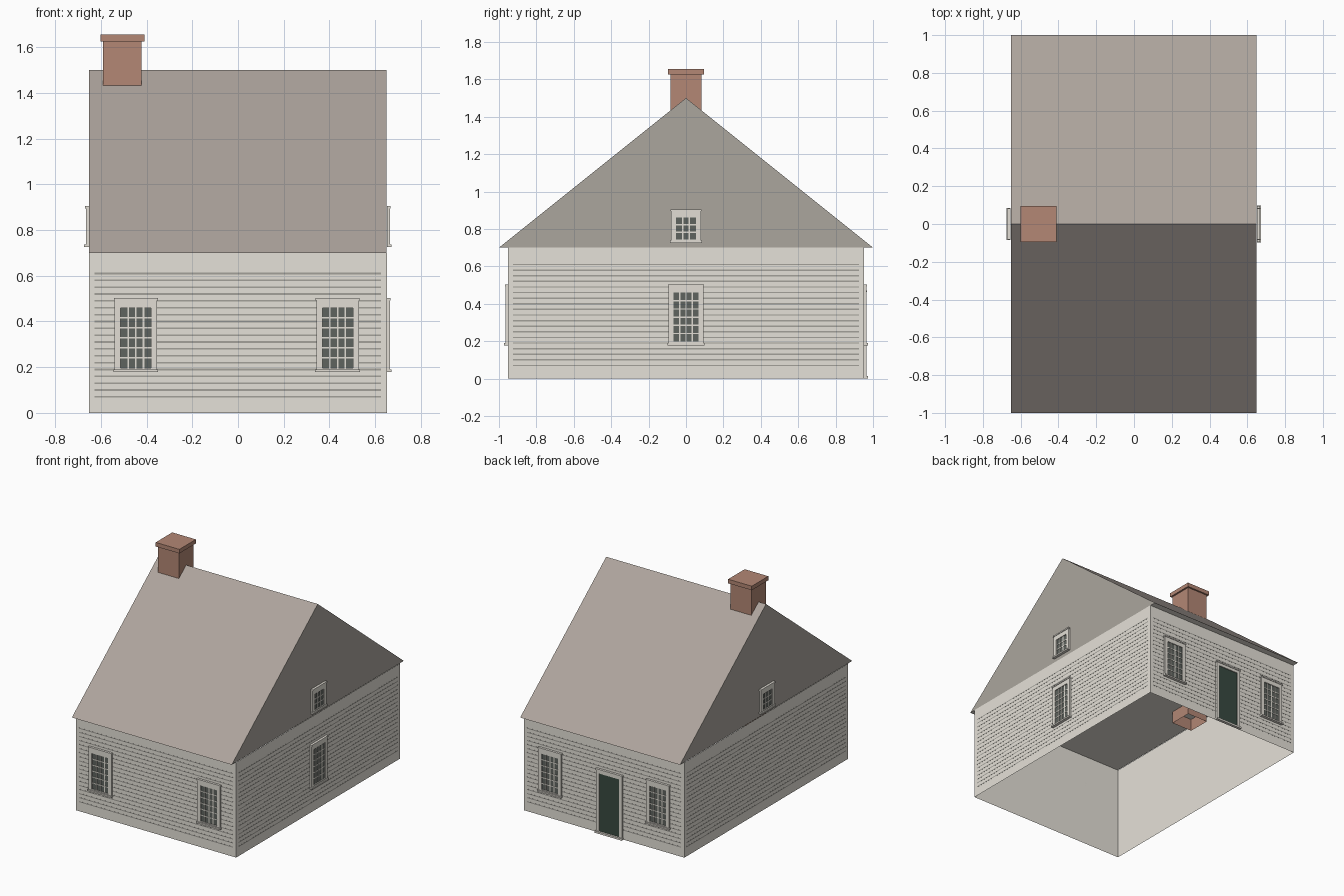
import bpy, bmesh
from math import radians
from mathutils import Matrix, Vector

cube = bpy.data.objects.get("Cube")
if cube:
    bpy.data.objects.remove(cube, do_unlink=True)


def material(name, rgb):
    col = [((c / 255 + 0.055) / 1.055) ** 2.4 for c in rgb] + [1]
    m = bpy.data.materials.new(name)
    m.use_nodes = True
    m.diffuse_color = col
    m.node_tree.nodes["Principled BSDF"].inputs["Base Color"].default_value = col
    return m


WALL = material("wall_paint", (229, 225, 216))
TRIM = material("trim_paint", (226, 222, 213))
ROOF = material("roof_shingle", (174, 164, 157))
GABLE = material("gable_boards", (171, 166, 158))
BRICK = material("brick", (179, 135, 117))
GLASS = material("dark_glass", (94, 99, 94))
SIDING = material("siding_shadow", (163, 161, 154))
DOOR = material("door_green", (56, 74, 64))

CX, HX, HY = -0.001, 0.652, 0.952      # wall centre and half sizes
ROOF_HX, EAVE, RIDGE, OVERHANG = 0.65, 0.70, 1.50, 1.0


def finish(name, bm, mats, matrix=Matrix()):
    me = bpy.data.meshes.new(name)
    bm.to_mesh(me)
    bm.free()
    for mat in mats:
        me.materials.append(mat)
    ob = bpy.data.objects.new(name, me)
    ob.matrix_world = matrix
    bpy.context.collection.objects.link(ob)


def add_box(bm, x, y, z):
    """Add a box given (min, max) pairs."""
    size = Vector((x[1] - x[0], y[1] - y[0], z[1] - z[0]))
    mid = Vector((x[0] + x[1], y[0] + y[1], z[0] + z[1])) / 2
    bmesh.ops.create_cube(bm, size=1, matrix=Matrix.Translation(mid) @ Matrix.Diagonal(size.to_4d()))


def boxes(name, mat, items, matrix=Matrix()):
    bm = bmesh.new()
    for item in items:
        add_box(bm, *item)
    finish(name, bm, [mat], matrix)


def shell(name, mat, x, y, z, is_open):
    """A box without the faces whose normal passes the test."""
    bm = bmesh.new()
    add_box(bm, x, y, z)
    bm.normal_update()
    bmesh.ops.delete(bm, geom=[f for f in bm.faces if is_open(f.normal)], context='FACES_ONLY')
    finish(name, bm, [mat])


def side(angle, dist):
    """Local frame of a wall: x along it, -y outward."""
    return (Matrix.Translation((CX, 0, 0)) @ Matrix.Rotation(radians(angle), 4, 'Z')
            @ Matrix.Translation((0, -dist, 0)))


FRONT, LEFT = side(0, HY), side(90, HX)
BACK, RIGHT = side(180, HY), side(270, HX)

# Walls: open above and below
shell("walls", WALL, (CX - HX, CX + HX), (-HY, HY), (0, EAVE), lambda n: abs(n.z) > 0.5)

# Siding lines on every wall
for name, frame, half in (("front", FRONT, HX), ("left", LEFT, HY),
                          ("back", BACK, HX), ("right", RIGHT, HY)):
    w = half - 0.026
    rows = [0.07 + 0.03 * i for i in range(19)]
    boxes(name + "_siding_lines", SIDING,
          [((-w, w), (-0.001, -0.0003), (z - 0.0035, z + 0.0035)) for z in rows], frame)

# Gable roof: solid prism with boarded ends and a painted ceiling
bm = bmesh.new()
profile = [(-OVERHANG, EAVE), (OVERHANG, EAVE), (0, RIDGE)]
face = bm.faces.new([bm.verts.new((CX - ROOF_HX, y, z)) for y, z in profile])
ext = bmesh.ops.extrude_face_region(bm, geom=[face], use_keep_orig=True)
bmesh.ops.translate(bm, vec=(2 * ROOF_HX, 0, 0),
                    verts=[v for v in ext["geom"] if isinstance(v, bmesh.types.BMVert)])
bmesh.ops.recalc_face_normals(bm, faces=bm.faces)
bm.normal_update()
for f in bm.faces:
    if abs(f.normal.x) > 0.5:
        f.material_index = 1
    elif f.normal.z < -0.5:
        f.material_index = 2
finish("roof", bm, [ROOF, GABLE, WALL])

# Chimney: shaft open at the foot, with a cap
CHX = -0.506
shell("chimney_shaft", BRICK, (CHX - 0.084, CHX + 0.084), (-0.084, 0.084), (0.61, 1.63),
      lambda n: n.z < -0.5)
boxes("chimney_cap", BRICK, [((CHX - 0.096, CHX + 0.096), (-0.096, 0.096), (1.625, 1.655))])


def window(name, frame, u, half, z0, z1, cols, rows, jamb, head, foot):
    """Casing, sill, cap, glazing bars and glass of one window."""
    m = frame @ Matrix.Translation((u - CX, 0, 0))
    gx, g0, g1 = half - jamb, z0 + foot, z1 - head
    deep, bar = (-0.013, 0), 0.0033
    boxes(name + "_casing", TRIM, [
        ((-half, -gx), deep, (z0, z1)), ((gx, half), deep, (z0, z1)),
        ((-gx, gx), deep, (z0, g0)), ((-gx, gx), deep, (g1, z1)),
        ((-half - 0.005, half + 0.005), (-0.021, 0), (z0 - 0.002, z0 + 0.009)),
        ((-half - 0.003, half + 0.003), (-0.017, 0), (z1 - 0.008, z1 + 0.002))], m)
    bars = []
    for i in range(1, cols):
        x = -gx + 2 * gx * i / cols
        bars.append(((x - bar, x + bar), (-0.009, 0), (g0, g1)))
    for j in range(1, rows):
        z = g0 + (g1 - g0) * j / rows
        bars.append(((-gx, gx), (-0.0088, 0), (z - bar, z + bar)))
    boxes(name + "_glazing_bars", TRIM, bars, m)
    boxes(name + "_glass", GLASS, [((-gx, gx), (-0.006, -0.001), (g0, g1))], m)


# Ground floor windows
tall = (0.093, 0.18, 0.50, 4, 6, 0.026, 0.04, 0.017)
window("front_right_window", FRONT, -0.447, *tall)
window("front_left_window", FRONT, 0.436, *tall)
window("back_left_window", BACK, -0.436, *tall)
window("back_right_window", BACK, 0.442, *tall)
window("left_window", LEFT, CX, *tall)

# Gable windows
small = (0.08, 0.728, 0.903, 3, 3, 0.027, 0.042, 0.016)
window("left_gable_window", LEFT, CX, *small)
window("right_gable_window", RIGHT, CX, *small)

# Back door with surround and sill
place = BACK @ Matrix.Translation((0.048, 0, 0))
W, P, H, T = 0.105, 0.082, 0.47, 0.44
boxes("door_surround", TRIM, [
    ((-W, -P), (-0.013, 0), (0, H)), ((P, W), (-0.013, 0), (0, H)),
    ((-P, P), (-0.013, 0), (T, H)),
    ((-W - 0.003, W + 0.003), (-0.017, 0), (H - 0.008, H + 0.002)),
    ((-W - 0.005, W + 0.005), (-0.021, 0), (0, 0.014))], place)
boxes("door_panel", DOOR, [((-P, P), (-0.006, -0.001), (0.014, T))], place)
